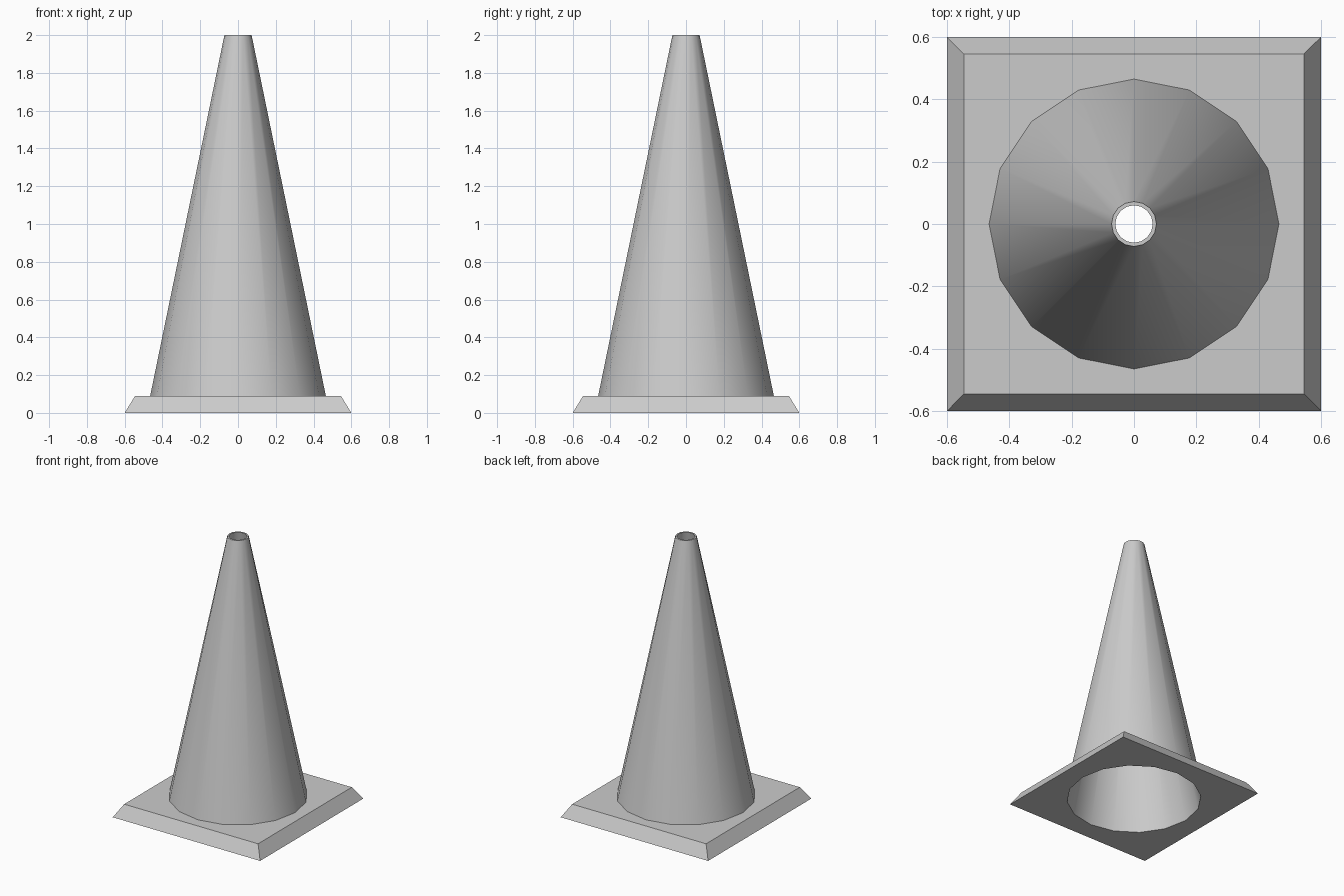
import bpy, bmesh
from math import cos, sin, pi, radians

if "Cube" in bpy.data.objects:
    bpy.data.objects.remove(bpy.data.objects["Cube"])

SIDES = 16
bm = bmesh.new()


def ring(n, radius, z, turn=0.0):
    """Closed loop of edges; returns its verts and edges."""
    vs = [bm.verts.new((radius * cos(turn + 2 * pi * i / n),
                        radius * sin(turn + 2 * pi * i / n), z)) for i in range(n)]
    es = [bm.edges.new((vs[i], vs[(i + 1) % n])) for i in range(n)]
    return vs, es


def loft(a, b):
    """Quads between two rings of equal count."""
    va, vb = a[0], b[0]
    n = len(va)
    for i in range(n):
        j = (i + 1) % n
        bm.faces.new((va[i], va[j], vb[j], vb[i]))


def square(half, z):
    return ring(4, half * 2 ** 0.5, z, pi / 4)


# Square base with sloped edges
base_bottom, base_top = square(0.6, 0.0), square(0.545, 0.09)
loft(base_bottom, base_top)

# Hollow cone: outer wall, rim, inner wall
outer_low, outer_high = ring(SIDES, 0.465, 0.09), ring(SIDES, 0.072, 2.0)
inner_high, inner_low = ring(SIDES, 0.06, 2.0), ring(SIDES, 0.458, 0.0)
loft(outer_low, outer_high)
loft(outer_high, inner_high)
loft(inner_high, inner_low)

# Flat base faces around the round opening
for sq, hole in ((base_top, outer_low), (base_bottom, inner_low)):
    fill = bmesh.ops.triangle_fill(bm, edges=sq[1] + hole[1], use_beauty=True)
    faces = [f for f in fill["geom"] if isinstance(f, bmesh.types.BMFace)]
    # drop any triangle lying inside the opening
    inside = [f for f in faces if all(v in hole[0] for v in f.verts)]
    if inside:
        bmesh.ops.delete(bm, geom=inside, context='FACES_ONLY')

bmesh.ops.recalc_face_normals(bm, faces=bm.faces[:])
mesh = bpy.data.meshes.new("traffic_cone")
bm.to_mesh(mesh)
bm.free()
cone = bpy.data.objects.new("traffic_cone", mesh)
bpy.context.collection.objects.link(cone)

# Smooth walls, crisp base edges
bpy.context.view_layer.objects.active = cone
cone.select_set(True)
bpy.ops.object.shade_smooth_by_angle(angle=radians(30))
